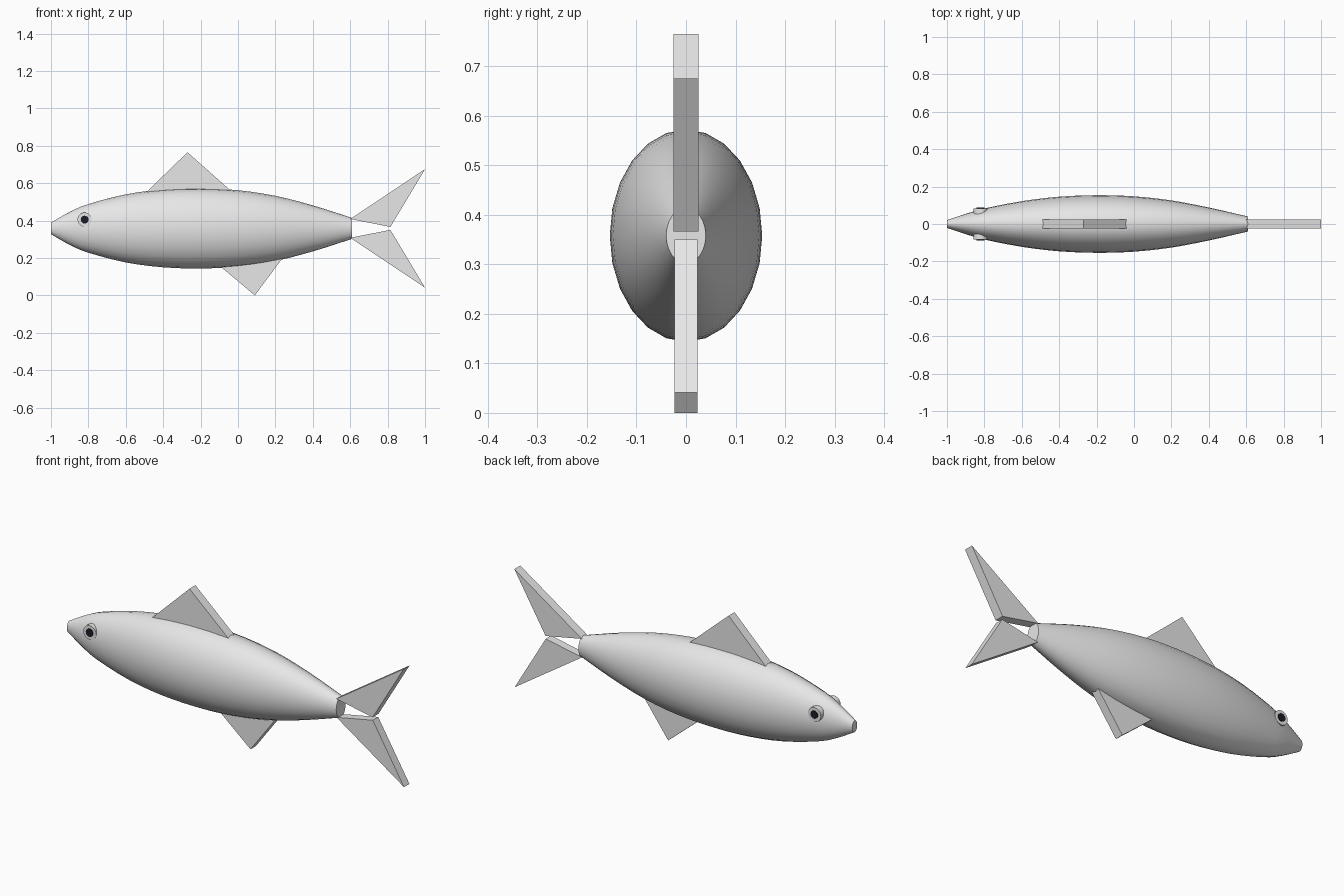
import bpy, bmesh, math

if "Cube" in bpy.data.objects:
    bpy.data.objects.remove(bpy.data.objects["Cube"])


def material(name, rgb):
    m = bpy.data.materials.new(name)
    m.diffuse_color = (*rgb, 1)
    m.use_nodes = True
    m.node_tree.nodes["Principled BSDF"].inputs["Base Color"].default_value = m.diffuse_color
    return m


GREY = material("light grey", (0.8, 0.8, 0.8))
DARK = material("pupil black", (0.012, 0.012, 0.022))
MID = 0.358  # height of the body axis


def finish(name, bm, mat, smooth=False):
    bmesh.ops.recalc_face_normals(bm, faces=bm.faces[:])
    me = bpy.data.meshes.new(name)
    bm.to_mesh(me)
    bm.free()
    me.materials.append(mat)
    ob = bpy.data.objects.new(name, me)
    bpy.context.collection.objects.link(ob)
    if smooth:
        bpy.ops.object.select_all(action='DESELECT')
        ob.select_set(True)
        bpy.context.view_layer.objects.active = ob
        bpy.ops.object.shade_smooth_by_angle(angle=math.radians(35))
    return ob


def catmull(a, b, c, d, t):
    return 0.5 * (2 * b + (c - a) * t + (2 * a - 5 * b + 4 * c - d) * t * t
                  + (3 * b - a - 3 * c + d) * t ** 3)


# Body: elliptical rings along x, as (x, half width, half height)
stations = [(-1, .021, .031), (-.9, .054, .088), (-.8, .083, .13), (-.6, .122, .182),
            (-.4, .146, .208), (-.2, .154, .2145), (0, .148, .204), (.2, .126, .174),
            (.4, .088, .123), (.61, .04, .056)]
ends = [tuple(2 * a - b for a, b in zip(stations[0], stations[1]))]
tail = [tuple(2 * a - b for a, b in zip(stations[-1], stations[-2]))]
pts = ends + stations + tail
rings = []
for i in range(1, len(pts) - 2):
    for t in (0, 1 / 3, 2 / 3):
        rings.append([catmull(*v, t) for v in zip(*pts[i - 1:i + 3])])
rings.append(stations[-1])

SIDES = 24
bm = bmesh.new()
loops = []
for x, w, h in rings:
    loops.append([bm.verts.new((x, w * math.sin(a), MID + h * math.cos(a)))
                  for a in (2 * math.pi * k / SIDES for k in range(SIDES))])
for a, b in zip(loops, loops[1:]):
    for k in range(SIDES):
        n = (k + 1) % SIDES
        bm.faces.new((a[k], a[n], b[n], b[k]))
bm.faces.new(loops[0])
bm.faces.new(loops[-1])
finish("body", bm, GREY, smooth=True)


# Fins: thick flat triangles in the middle plane
def fin(name, outline, half=0.025):
    bm = bmesh.new()
    f = bm.faces.new([bm.verts.new((x, -half, z)) for x, z in outline])
    ext = bmesh.ops.extrude_face_region(bm, geom=[f], use_keep_orig=True)
    for v in ext["geom"]:
        if isinstance(v, bmesh.types.BMVert):
            v.co.y = half
    finish(name, bm, GREY)


fin("dorsal_fin", [(-.49, .552), (-.27, .765), (-.03, .552)])
fin("belly_fin", [(-.095, .155), (.09, 0), (.235, .195)], 0.023)
for name, s in (("tail_fin_upper", 1), ("tail_fin_lower", -1)):
    fin(name, [(.6, MID + s * .05), (1, MID + s * .317), (.815, MID + s * .008)],
        0.025 if s > 0 else 0.023)


# Eyes: round disc with a thin dark pupil plate, on both sides
def disc(name, side, radius, y0, y1, mat):
    bm = bmesh.new()
    rims = [[bm.verts.new((-.82 + radius * math.cos(a), side * y, .405 + radius * math.sin(a)))
             for a in (2 * math.pi * k / 20 for k in range(20))] for y in (y0, y1)]
    for k in range(20):
        n = (k + 1) % 20
        bm.faces.new((rims[0][k], rims[0][n], rims[1][n], rims[1][k]))
    for r in rims:
        bm.faces.new(r)
    finish(name, bm, mat, smooth=True)


for label, side in (("near", -1), ("far", 1)):
    disc("eye_" + label, side, .038, .04, .084, GREY)
    disc("pupil_" + label, side, .021, .081, .088, DARK)
